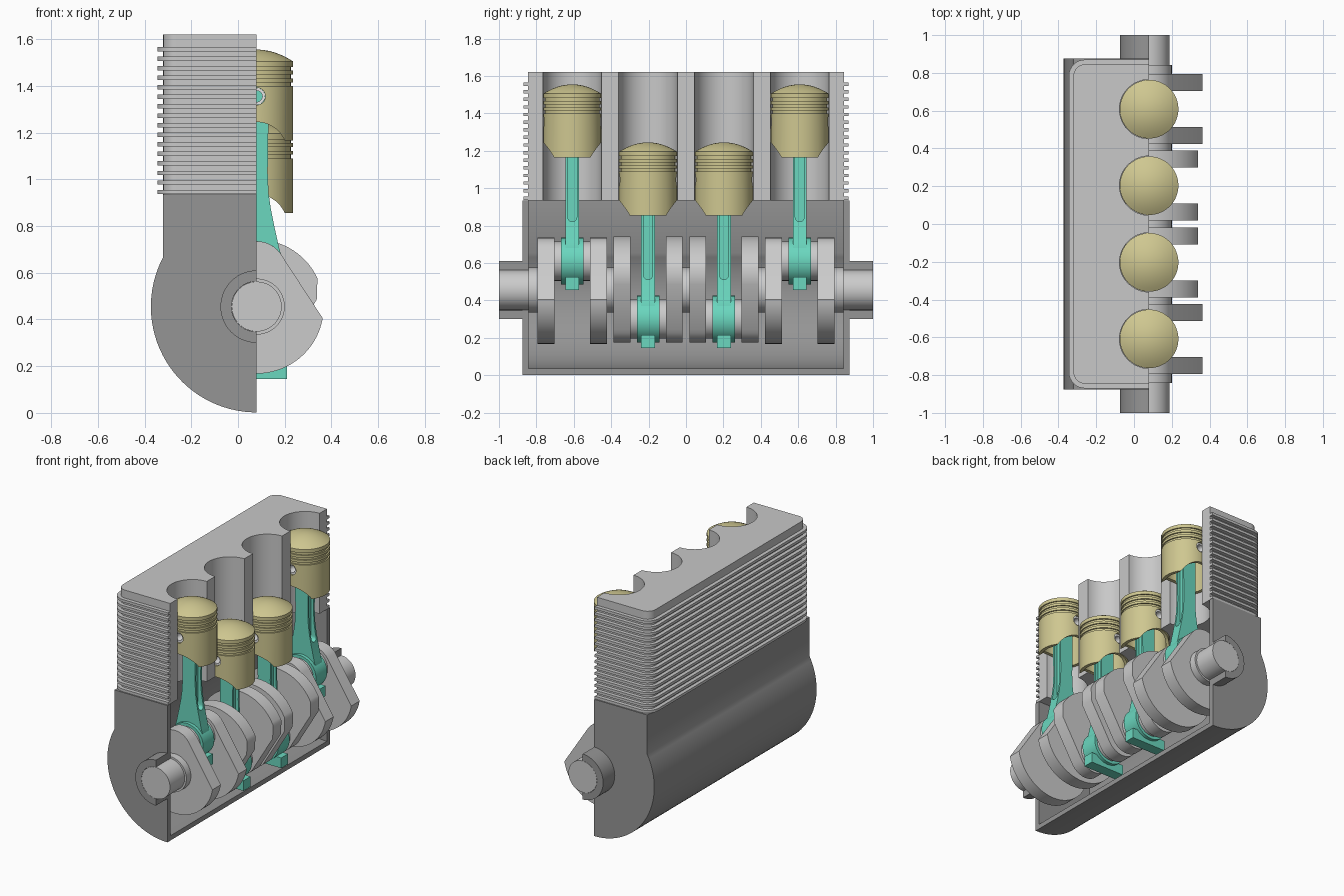
import bpy, bmesh, math
from mathutils import Vector
from mathutils.geometry import convex_hull_2d

if "Cube" in bpy.data.objects:
    bpy.data.objects.remove(bpy.data.objects["Cube"])

CX, CZ = 0.08, 0.455          # crank axis, also the section plane x = CX
THROW, ROD = 0.155, 0.745
BORES = [(-0.608, 1), (-0.203, -1), (0.203, -1), (0.608, 1)]   # y, pin up or down


def material(name, r, g, b):
    m = bpy.data.materials.new(name)
    m.diffuse_color = (r, g, b, 1)
    m.use_nodes = True
    m.node_tree.nodes["Principled BSDF"].inputs["Base Color"].default_value = m.diffuse_color
    return m


CASE = material("dark_grey", 0.30, 0.30, 0.30)
BLOCK = material("block_grey", 0.58, 0.58, 0.58)
STEEL = material("crank_grey", 0.60, 0.60, 0.60)
TEAL = material("teal", 0.145, 0.68, 0.52)
GOLD = material("pale_gold", 0.62, 0.57, 0.28)
PIN = material("bright_steel", 0.80, 0.80, 0.80)


def finish(name, bm, mat):
    bmesh.ops.recalc_face_normals(bm, faces=bm.faces[:])
    me = bpy.data.meshes.new(name)
    bm.to_mesh(me)
    bm.free()
    ob = bpy.data.objects.new(name, me)
    bpy.context.collection.objects.link(ob)
    if mat:
        me.materials.append(mat)
    return ob


def prism(name, pts, axis, a, b, mat):
    """Extrude a closed outline along one axis from a to b."""
    place = {"x": lambda p, t: (t, p[0], p[1]),
             "y": lambda p, t: (p[0], t, p[1]),
             "z": lambda p, t: (p[0], p[1], t)}[axis]
    bm = bmesh.new()
    lo = [bm.verts.new(place(p, a)) for p in pts]
    hi = [bm.verts.new(place(p, b)) for p in pts]
    bm.faces.new(lo)
    bm.faces.new(hi)
    n = len(pts)
    for i in range(n):
        j = (i + 1) % n
        bm.faces.new((lo[i], lo[j], hi[j], hi[i]))
    return finish(name, bm, mat)


def arc(cx, cy, r, a0, a1, n):
    return [(cx + r * math.cos(math.radians(a0 + (a1 - a0) * i / n)),
             cy + r * math.sin(math.radians(a0 + (a1 - a0) * i / n))) for i in range(n + 1)]


def rod_y(name, x, z, r, a, b, mat, n=48):
    return prism(name, arc(x, z, r, 0, 360, n)[:-1], "y", a, b, mat)


def cut(ob, cutter):
    mod = ob.modifiers.new("cut", "BOOLEAN")
    mod.operation = "DIFFERENCE"
    mod.solver = "EXACT"
    mod.object = cutter
    bpy.context.view_layer.objects.active = ob
    bpy.ops.object.modifier_apply(modifier=mod.name)
    bpy.data.objects.remove(cutter)


def lathe(name, prof, x, y, z, mat, n=64):
    """Revolve (radius, height) points around a vertical axis."""
    bm = bmesh.new()
    rings = []
    for r, h in prof:
        if r == 0:
            rings.append([bm.verts.new((x, y, z + h))] * n)
        else:
            rings.append([bm.verts.new((px, py, z + h)) for px, py in arc(x, y, r, 0, 360, n)[:-1]])
    for p, q in zip(rings, rings[1:]):
        for i in range(n):
            j = (i + 1) % n
            bm.faces.new(list(dict.fromkeys((p[i], p[j], q[j], q[i]))))
    return finish(name, bm, mat)


# Cylinder block: rounded rear corners, four half bores in the section face
def u_shape(x0, hy, r):
    return ([(CX, -hy)] + arc(x0 + r, -hy + r, r, 270, 180, 8)
            + arc(x0 + r, hy - r, r, 180, 90, 8) + [(CX, hy)])


outline = u_shape(-0.32, 0.845, 0.06)
for y, _ in reversed(BORES):
    outline += arc(CX, y, 0.157, 90, 270, 24)
prism("cylinder_block", outline, "z", 0.935, 1.62, BLOCK)

# Cooling fins wrapped around three sides
for i in range(16):
    z = 0.946 + i * 0.0407
    prism("cooling_fin", u_shape(-0.345, 0.87, 0.085) + u_shape(-0.305, 0.83, 0.045)[::-1],
          "z", z - 0.009, z + 0.009, BLOCK)


# Crankcase: curved half shell, end walls and bearing bosses
def case_side(r, x0):
    a = math.degrees(math.acos((CX - x0) / r))
    return [(x0, 0.935)] + arc(CX, CZ, r, 180 - a, 270, 32)


outer, inner = case_side(0.453, -0.32), case_side(0.42, -0.29)
prism("crankcase_shell", outer + inner[::-1], "y", -0.845, 0.845, CASE)
for s in (-1, 1):
    prism("crankcase_end", outer + [(CX, 0.935)], "y", s * 0.843, s * 0.875, CASE)
    prism("bearing_boss", arc(CX, CZ, 0.155, 90, 270, 28) + arc(CX, CZ, 0.108, 270, 90, 28),
          "y", s * 0.87, s, CASE)
    # Crankshaft ends and main journals
    rod_y("shaft_end", CX, CZ, 0.107, s * 0.83, s, STEEL)
    rod_y("end_collar", CX, CZ, 0.12, s * 0.78, s * 0.842, STEEL)
    rod_y("main_journal", CX, CZ, 0.12, s * 0.38, s * 0.435, STEEL)
rod_y("centre_journal", CX, CZ, 0.12, -0.03, 0.03, STEEL)


# Crank web: counterweight sector hulled with the pin boss
def web_outline(up):
    lift = 10 if up > 0 else -25
    pts = arc(0, 0, 0.287, lift, -180 - lift, 36)
    if up < 0:
        pts += [(0.257, -0.03), (-0.257, -0.03)]
    pts += arc(0, THROW, 0.125, 0, 360, 40)[:-1]
    if up > 0:
        pts = arc(0, 0, 0.287, -10, -170, 36) + pts[37:]
    hull = convex_hull_2d([Vector(p) for p in pts])
    return [(CX + pts[i][0], CZ + up * pts[i][1]) for i in hull]


for y, up in BORES:
    pz = CZ + up * THROW           # crank pin height
    wz = pz + ROD                  # piston pin height
    for s in (-1, 1):
        prism("crank_web", web_outline(up), "y", y + s * 0.095, y + s * 0.185, STEEL)
    rod_y("crank_pin", CX, pz, 0.105, y - 0.1, y + 0.1, STEEL)

    # Connecting rod: waisted shank with a groove on both edges
    half = [(0.10, -0.05), (0.112, 0.04), (0.095, 0.10), (0.075, 0.19), (0.061, 0.26),
            (0.051, 0.33), (0.047, 0.42), (0.05, 0.62), (0.05, 0.70)]
    side = [(CX + x, pz + z) for x, z in half]
    shank = side + arc(CX, wz, 0.06, 0, 180, 16) + [(2 * CX - x, z) for x, z in side[::-1]]
    rod = prism("connecting_rod", shank, "y", y - 0.037, y + 0.037, TEAL)
    slot = arc(y, pz + 0.235, 0.024, 180, 360, 12) + arc(y, pz + 0.63, 0.024, 0, 180, 12)
    for s in (-1, 1):
        cut(rod, prism("slot_cutter", slot, "x", CX + s * 0.028, CX + s * 0.2, None))
    rod_y("rod_big_end", CX, pz, 0.125, y - 0.06, y + 0.06, TEAL)
    prism("rod_cap", [(CX - 0.13, pz - 0.155), (CX + 0.13, pz - 0.155),
                      (CX + 0.13, pz - 0.085), (CX - 0.13, pz - 0.085)],
          "y", y - 0.037, y + 0.037, TEAL)

    # Piston: domed crown, three ring grooves, hollow skirt with arched cut
    R = 0.155
    prof = [(0, 0.20)] + [(R * t / 8, 0.20 - 0.05 * (t / 8) ** 2) for t in range(1, 9)]
    for g in (0.118, 0.085, 0.052):
        prof += [(R, g + 0.008), (R - 0.009, g + 0.008), (R - 0.009, g - 0.008), (R, g - 0.008)]
    prof += [(R, -0.19), (R - 0.022, -0.19), (R - 0.022, 0.075), (0, 0.075)]
    piston = lathe("piston", prof, CX, y, wz, GOLD)
    cut(piston, rod_y("arch_cutter", CX, wz - 0.24, 0.13, y - 0.3, y + 0.3, None))
    cut(piston, rod_y("pin_hole_cutter", CX, wz, 0.037, y - 0.3, y + 0.3, None, 32))

    # Hollow wrist pin
    pin = rod_y("wrist_pin", CX, wz, 0.0365, y - 0.142, y + 0.142, PIN, 32)
    cut(pin, rod_y("pin_bore_cutter", CX, wz, 0.024, y - 0.3, y + 0.3, None, 32))

# Smooth the curved faces, keep real edges sharp
bpy.ops.object.select_all(action="SELECT")
bpy.context.view_layer.objects.active = bpy.context.selected_objects[0]
bpy.ops.object.shade_smooth_by_angle(angle=math.radians(30))
